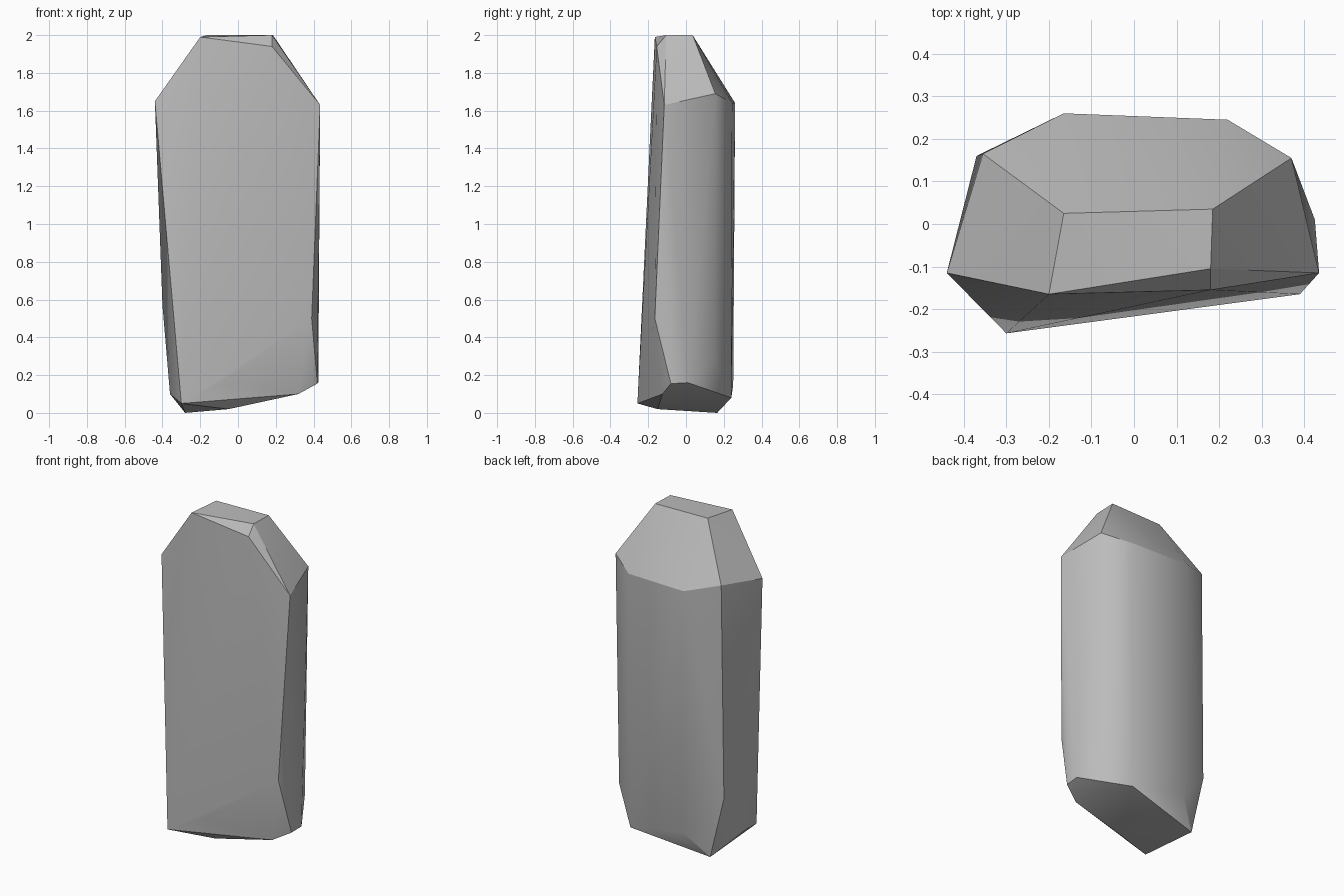
import bpy
import bmesh
import math

# Remove the default object
default_cube = bpy.data.objects.get("Cube")
if default_cube:
    bpy.data.objects.remove(default_cube, do_unlink=True)

# Plain stone material
stone_grey = bpy.data.materials.new("stone_grey")
stone_grey.use_nodes = True
stone_colour = (0.5, 0.5, 0.5, 1.0)
stone_grey.diffuse_color = stone_colour
stone_grey.node_tree.nodes["Principled BSDF"].inputs["Base Color"].default_value = stone_colour


def build_faceted_stone(name, corner_groups, material):
    """Wrap a tight convex skin around the chipped corners of a stone."""
    bm = bmesh.new()
    for corners in corner_groups:
        for corner in corners:
            bm.verts.new(corner)
    hull = bmesh.ops.convex_hull(bm, input=bm.verts[:], use_existing_faces=False)
    leftovers = [item for item in hull["geom_interior"] if isinstance(item, bmesh.types.BMVert)]
    bmesh.ops.delete(bm, geom=leftovers, context="VERTS")
    bmesh.ops.recalc_face_normals(bm, faces=bm.faces[:])

    mesh = bpy.data.meshes.new(name)
    bm.to_mesh(mesh)
    bm.free()
    mesh.materials.append(material)
    stone = bpy.data.objects.new(name, mesh)
    bpy.context.collection.objects.link(stone)
    return stone


# Flat cap with a chipped front corner
cap = [
    (-0.2, -0.165, 1.99), (0.18, -0.155, 1.94), (0.18, -0.105, 2),
    (0.185, 0.035, 2), (-0.165, 0.025, 2),
]

# Shoulder ring where the sloping top meets the shaft
shoulder = [
    (-0.44, -0.115, 1.65), (0.435, -0.115, 1.63), (0.37, 0.155, 1.69),
    (0.22, 0.245, 1.64), (-0.165, 0.26, 1.64), (-0.355, 0.165, 1.69),
]

# Lower shaft corners above the broken base
lower_shaft = [
    (0.39, -0.165, 0.5), (-0.4, 0.02, 0.57), (-0.37, 0.16, 0.38),
    (0.35, 0.15, 0.28), (-0.09, -0.228, 0.16), (-0.15, 0.25, 0.15),
]

# Uneven tilted base
base = [
    (-0.3, -0.257, 0.05), (-0.36, -0.05, 0.1), (-0.28, 0.165, 0),
    (-0.05, -0.15, 0.02), (0.32, -0.125, 0.1), (0.42, -0.08, 0.155),
    (0.425, 0.01, 0.16), (0.21, 0.24, 0.08),
]

standing_stone = build_faceted_stone(
    "standing_stone", [cap, shoulder, lower_shaft, base], stone_grey)

# Soft shading over shallow bends, crisp edges on strong facets
bpy.ops.object.select_all(action="DESELECT")
standing_stone.select_set(True)
bpy.context.view_layer.objects.active = standing_stone
bpy.ops.object.shade_smooth_by_angle(angle=math.radians(30))
